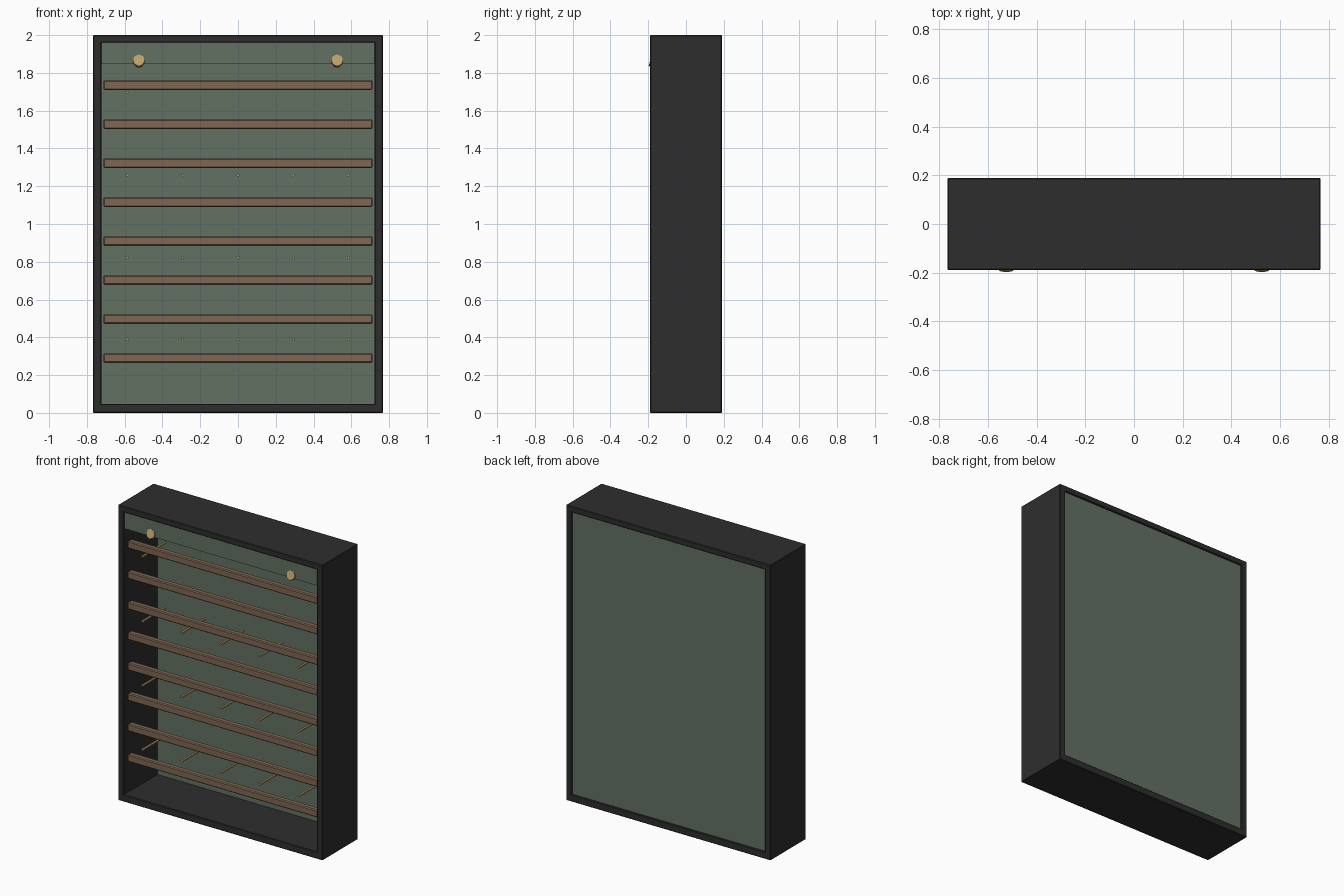
import bpy, math
from mathutils import Vector

if "Cube" in bpy.data.objects:
    bpy.data.objects.remove(bpy.data.objects["Cube"])


def mat(name, col):
    m = bpy.data.materials.new(name)
    m.diffuse_color = (*col, 1)
    m.use_nodes = True
    m.node_tree.nodes["Principled BSDF"].inputs["Base Color"].default_value = m.diffuse_color
    return m


BLACK = mat("charcoal", (0.027, 0.027, 0.027))
GREEN = mat("sage_green", (0.125, 0.165, 0.125))
WOOD = mat("brown_wood", (0.21, 0.135, 0.085))
GOLD = mat("brass", (0.52, 0.36, 0.14))


def box(name, lo, hi, m, bevel=0.0):
    bpy.ops.mesh.primitive_cube_add(size=1)
    o = bpy.context.object
    o.name = name
    lo, hi = Vector(lo), Vector(hi)
    for v in o.data.vertices:
        v.co = Vector([lo[i] if v.co[i] < 0 else hi[i] for i in range(3)])
    o.data.materials.append(m)
    if bevel:
        b = o.modifiers.new("bevel", 'BEVEL')
        b.width = bevel
        b.segments = 1
    return o


def rod(name, a, b, r, sides, m):
    a, b = Vector(a), Vector(b)
    d = b - a
    bpy.ops.mesh.primitive_cylinder_add(vertices=sides, radius=r, depth=d.length,
                                        location=(a + b) / 2,
                                        rotation=d.to_track_quat('Z', 'Y').to_euler())
    o = bpy.context.object
    o.name = name
    o.data.materials.append(m)
    return o


W, D, IX, Z0, Z1 = 0.767, 0.19, 0.723, 0.048, 1.96

# outer case
for s, n in ((-1, "left"), (1, "right")):
    box(n + "_side", (min(s * IX, s * W), -D, 0), (max(s * IX, s * W), D, 2), BLACK, 0.004)
box("bottom_rail", (-IX - 0.01, -D, 0), (IX + 0.01, D, Z0), BLACK, 0.004)
box("top_rail", (-IX - 0.01, -D, Z1), (IX + 0.01, D, 2), BLACK, 0.004)

# back panel and top fascia
box("back_panel", (-IX, 0.17, Z0), (IX, 0.18, Z1), GREEN)
box("top_fascia", (-IX, -0.18, 1.846), (IX, -0.16, Z1), GREEN)

# wooden slats
for i in range(8):
    z = 0.29 + i * 0.2064
    box(f"slat_{i}", (-0.713, -0.165, z - 0.025), (0.713, -0.125, z + 0.025), WOOD, 0.006)

# brass pegs: three full rows and a single one at the top
spots = [(x * 0.2925, z) for z in (0.388, 0.823, 1.258) for x in range(-2, 3)] + [(-0.585, 1.697)]
for i, (x, z) in enumerate(spots):
    rod(f"peg_{i}", (x, -0.188, z), (x, 0.06, z), 0.008, 6, GOLD)

# brass knobs on the fascia
for s in (-1, 1):
    x = s * 0.525
    rod("knob_base", (x, -0.165, 1.853), (x, -0.183, 1.858), 0.027, 10, GOLD)
    rod("knob_cap", (x, -0.175, 1.863), (x, -0.189, 1.867), 0.032, 8, GOLD)
